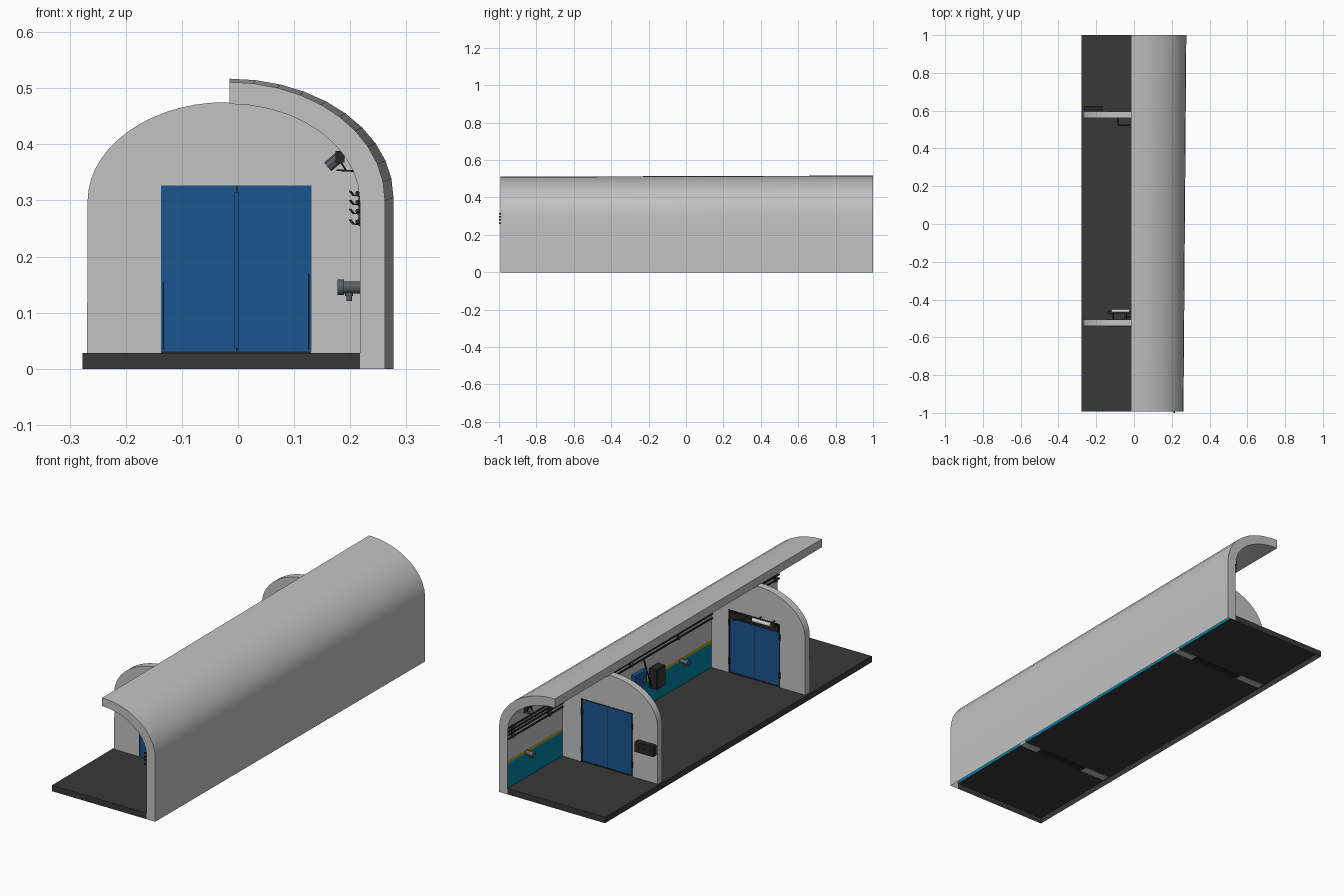
import bpy, bmesh, math
from mathutils import Vector

cube = bpy.data.objects.get("Cube")
if cube:
    bpy.data.objects.remove(cube)


def material(name, *rgb):
    m = bpy.data.materials.new(name)
    m.use_nodes = True
    m.diffuse_color = (*rgb, 1)
    m.node_tree.nodes["Principled BSDF"].inputs["Base Color"].default_value = (*rgb, 1)
    return m


concrete = material("concrete grey", 0.54, 0.54, 0.54)
asphalt = material("dark floor", 0.04, 0.04, 0.04)
blue = material("door blue", 0.01, 0.09, 0.28)
teal = material("wall teal", 0.001, 0.22, 0.37)
yellow = material("stripe yellow", 0.45, 0.32, 0.01)
slate = material("pipe slate", 0.09, 0.115, 0.125)
black = material("cable black", 0.02, 0.02, 0.02)
white = material("lamp white", 0.65, 0.65, 0.65)

SHEAR = 0.015   # the side wall drifts outward toward the back
FRONT = -0.992  # front end of the slab and shell


def drift(y):
    return SHEAR * (y + 1) / 2


def finish(name, bm, *mats):
    me = bpy.data.meshes.new(name)
    bm.to_mesh(me)
    bm.free()
    ob = bpy.data.objects.new(name, me)
    bpy.context.collection.objects.link(ob)
    for m in mats:
        me.materials.append(m)
    return ob


def smooth(ob):
    bpy.ops.object.select_all(action='DESELECT')
    ob.select_set(True)
    bpy.context.view_layer.objects.active = ob
    bpy.ops.object.shade_smooth_by_angle(angle=math.radians(35))


def loft(name, front, back, y0, y1, *mats, open_sides=()):
    """Joins a front profile and a back profile of (x, z) points."""
    bm = bmesh.new()
    a = [bm.verts.new((x, y0, z)) for x, z in front]
    b = [bm.verts.new((x, y1, z)) for x, z in back]
    bm.faces.new(a)
    bm.faces.new(b)
    sides = []
    for i in range(len(a)):
        j = (i + 1) % len(a)
        sides.append(bm.faces.new((a[i], a[j], b[j], b[i])))
    bmesh.ops.recalc_face_normals(bm, faces=bm.faces)
    bmesh.ops.delete(bm, geom=[sides[i] for i in open_sides], context='FACES_ONLY')
    return finish(name, bm, *mats)


def box(name, x0, x1, y0, y1, z0, z1, mat, follow=False):
    pts = [(x0, z0), (x1, z0), (x1, z1), (x0, z1)]
    d0, d1 = (drift(y0), drift(y1)) if follow else (0, 0)
    return loft(name, [(x + d0, z) for x, z in pts], [(x + d1, z) for x, z in pts], y0, y1, mat)


def rod(name, p, q, r, mat, sides=12):
    p, q = Vector(p), Vector(q)
    d = q - p
    bm = bmesh.new()
    bmesh.ops.create_cone(bm, cap_ends=True, segments=sides, radius1=r, radius2=r, depth=d.length)
    bm.transform(d.to_track_quat('Z', 'Y').to_matrix().to_4x4())
    bmesh.ops.translate(bm, verts=bm.verts, vec=(p + q) / 2)
    smooth(finish(name, bm, mat))


def arc(cx, half, spring, rise, power, t0, t1, n):
    pts = []
    for i in range(n + 1):
        t = t0 + (t1 - t0) * i / n
        c, s = math.cos(t), math.sin(t)
        pts.append((cx + math.copysign(abs(c) ** (2 / power), c) * half,
                    spring + abs(s) ** (2 / power) * rise))
    return pts


# Floor slab, hollow underneath and open against the wall
loft("floor", [(-0.277, 0), (0.217, 0), (0.217, 0.028), (-0.277, 0.028)],
     [(-0.277, 0), (0.232, 0), (0.232, 0.028), (-0.277, 0.028)], FRONT, 1,
     asphalt, open_sides=(0, 1))


# Half vault shell, cut open just past the crown and hollow underneath
def shell_profile(shift, lift):
    mid = math.pi / 2
    cx = -0.015
    outer = arc(cx, 0.277 + shift, 0.30 + lift, 0.211, 2.0, 0, mid, 10)
    inner = arc(cx, 0.232 + shift, 0.30 + lift / 2, 0.172, 1.97, mid, 0, 10)
    wall = [(0.217 + shift, z) for z in (0.158, 0.144, 0.028, 0)]
    return [(0.262 + shift, 0)] + outer + inner + wall


profile = shell_profile(0, 0)
shell = loft("vault_shell", profile, shell_profile(SHEAR, 0.006), FRONT, 1,
             concrete, teal, yellow, open_sides=(len(profile) - 1, len(profile) - 2))
# Painted dado and stripe on the inside of the wall
for f in shell.data.polygons:
    if f.normal.x < -0.9 and f.center.z < 0.158:
        f.material_index = 1 if f.center.z < 0.144 else 2
smooth(shell)

# Bulkheads with double doors
for label, y0, y1 in (("front", -0.54, -0.505), ("back", 0.562, 0.596)):
    arch = arc(-0.024, 0.244, 0.30, 0.175, 1.97, math.pi, 0, 28)
    arch = [(x + drift(y0) * max(0, x) / 0.22, z) for x, z in arch]
    outline = [(-0.269, 0.026)] + arch + [(arch[-1][0], 0.026), (0.13, 0.026), (0.13, 0.327),
                                          (-0.137, 0.327), (-0.137, 0.026)]
    smooth(loft(label + "_bulkhead", outline, outline, y0, y1, concrete))
    box(label + "_door_right", -0.137, -0.004, y0 - 0.002, y1 - 0.005, 0.031, 0.327, blue)
    box(label + "_door_left", 0.000, 0.131, y0 - 0.002, y1 - 0.005, 0.031, 0.327, blue)
    box(label + "_door_seal", -0.004, 0.000, y0, y1 - 0.006, 0.031, 0.326, black)
    box(label + "_threshold", -0.137, 0.13, y0 - 0.001, y1 - 0.003, 0.026, 0.032, black)
    box(label + "_astragal", -0.006, 0.002, y0 - 0.007, y0 - 0.001, 0.036, 0.315, blue)
    # Long pull handles and dark frame edges
    box(label + "_pull_right", -0.134, -0.132, y0 - 0.005, y0 - 0.001, 0.034, 0.155, black)
    box(label + "_pull_left", 0.125, 0.127, y0 - 0.005, y0 - 0.001, 0.034, 0.17, black)
    for x in (-0.137, 0.127):
        box(label + "_frame_post", x, x + 0.003, y0 + 0.001, y1 + 0.001, 0.03, 0.327, black)
        for z in (0.07, 0.25):
            box(label + "_hinge", x - 0.003, x + 0.005, y1 - 0.006, y1 + 0.003, z, z + 0.03, black)
    box(label + "_frame_head", -0.137, 0.13, y0 + 0.001, y1 + 0.001, 0.323, 0.327, black)

# Lamp and door closer above the front doors
box("closer_rail", -0.13, 0.125, -0.511, -0.502, 0.288, 0.318, black)
box("closer_box", -0.05, 0.03, -0.506, -0.488, 0.303, 0.322, black)
rod("closer_arm", (0.03, -0.488, 0.31), (0.09, -0.475, 0.30), 0.003, black, 8)
for x in (-0.11, -0.04):
    rod("lamp_bracket", (x, -0.506, 0.335), (x, -0.46, 0.335), 0.003, black, 8)
box("lamp_back", -0.14, -0.015, -0.475, -0.464, 0.328, 0.342, black)
rod("lamp_tube", (-0.12, -0.46, 0.336), (-0.025, -0.46, 0.336), 0.009, white)

# Bracket on the near face of the back bulkhead
for x in (-0.085, 0.01):
    rod("back_bracket_arm", (x, 0.565, 0.35), (x, 0.522, 0.35), 0.003, black, 8)
rod("back_bracket_bar", (-0.088, 0.522, 0.35), (0.03, 0.522, 0.35), 0.004, black, 8)

# Control box on the far face of the back bulkhead
box("control_box", -0.264, -0.168, 0.595, 0.624, 0.165, 0.212, black)
for x in (-0.245, -0.215, -0.185):
    rod("control_knob", (x, 0.623, 0.188), (x, 0.626, 0.188), 0.006, black)

# Cables on hooked brackets along the wall
heights = (0.262, 0.281, 0.297, 0.313)
for z in heights:
    rod("cable", (0.213, -1, z), (0.213 + SHEAR, 1, z), 0.004, black, 8)
for y in (-0.97, -0.6, -0.25, 0.1, 0.45, 0.7, 0.97):
    d = drift(y)
    box("hook_plate", 0.215, 0.219, y - 0.004, y + 0.004, 0.254, 0.32, black, True)
    for z in heights:
        rod("hook_arm", (0.217 + d, y, z - 0.005), (0.204 + d, y, z - 0.004), 0.001, black, 6)
        rod("hook_tip", (0.204 + d, y, z - 0.004), (0.198 + d, y, z + 0.004), 0.001, black, 6)

# Wall hydrants
for y in (-0.85, -0.28, 0.29, 0.86):
    d = drift(y)
    rod("hydrant_body", (0.185 + d, y, 0.145), (0.22 + d, y, 0.145), 0.0105, slate, 16)
    rod("hydrant_cap", (0.176 + d, y, 0.145), (0.188 + d, y, 0.145), 0.0138, slate, 16)
    rod("hydrant_outlet", (0.197 + d, y, 0.145), (0.197 + d, y, 0.121), 0.005, slate)
    rod("hydrant_collar", (0.197 + d, y, 0.135), (0.197 + d, y, 0.130), 0.007, slate)

# Tilted wall spotlights near both ends
for y in (-0.9, 0.9):
    d = drift(y)
    rod("spotlight_body", (0.159 + d, y, 0.36), (0.183 + d, y, 0.38), 0.010, slate, 8)
    box("spotlight_housing", 0.173, 0.189, y - 0.02, y + 0.02, 0.368, 0.388, black, True)
    rod("spotlight_neck", (0.18 + d, y, 0.372), (0.192 + d, y, 0.354), 0.0015, black, 8)
    rod("spotlight_arm", (0.175 + d, y, 0.354), (0.212 + d, y, 0.352), 0.0015, black, 8)
    rod("spotlight_foot", (0.207 + d, y, 0.356), (0.212 + d, y, 0.344), 0.002, black, 8)

# Cabinets on the middle stretch of wall, with feed cables
box("cabinet", 0.178, 0.218, -0.11, -0.045, 0.105, 0.2, black, True)
box("cabinet_door", 0.175, 0.178, -0.104, -0.051, 0.111, 0.194, asphalt, True)
box("blue_panel", 0.197, 0.218, 0.0, 0.085, 0.145, 0.215, blue, True)
rod("feed_cable", (0.213, 0.01, 0.262), (0.205, -0.035, 0.12), 0.003, black, 8)
rod("feed_cable", (0.214, 0.25, 0.30), (0.21, 0.10, 0.19), 0.003, black, 8)
